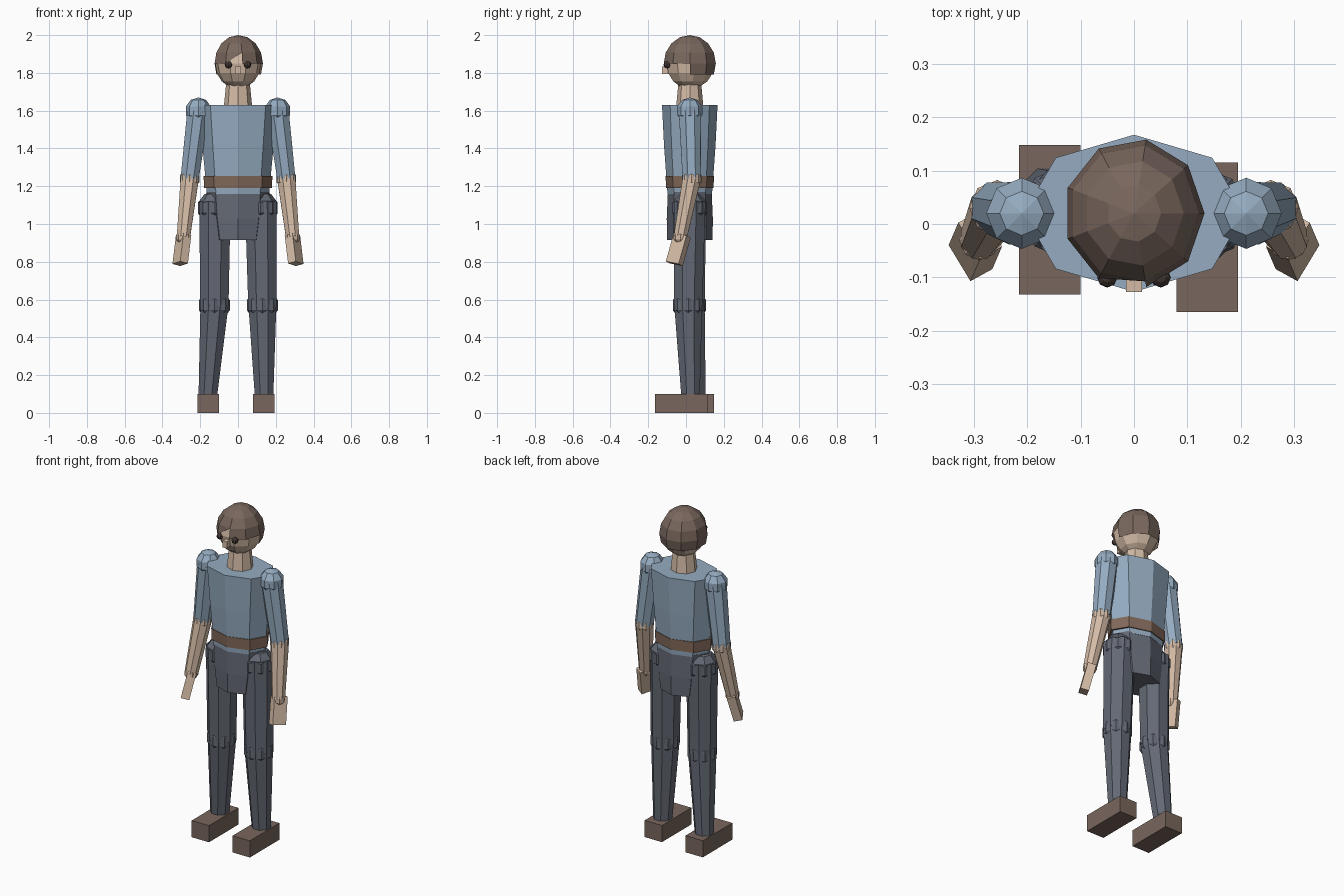
import bpy, bmesh
from math import sin, cos, pi, radians
from mathutils import Vector, Matrix

if "Cube" in bpy.data.objects:
    bpy.data.objects.remove(bpy.data.objects["Cube"])


def material(name, rgb):
    m = bpy.data.materials.new(name)
    m.diffuse_color = (*rgb, 1)
    m.use_nodes = True
    m.node_tree.nodes["Principled BSDF"].inputs["Base Color"].default_value = m.diffuse_color
    return m


SHIRT = material("shirt_blue", (0.30, 0.41, 0.53))
SKIN = material("skin", (0.66, 0.50, 0.38))
BROWN = material("brown", (0.19, 0.135, 0.11))
BELT = material("belt_brown", (0.22, 0.14, 0.10))
PANTS = material("trousers_grey", (0.125, 0.14, 0.175))
DARK = material("eye_dark", (0.06, 0.04, 0.035))


def finish(name, bm, mat):
    bmesh.ops.recalc_face_normals(bm, faces=bm.faces)
    me = bpy.data.meshes.new(name)
    bm.to_mesh(me)
    bm.free()
    me.materials.append(mat)
    ob = bpy.data.objects.new(name, me)
    bpy.context.collection.objects.link(ob)
    return ob


def loft(name, rings, mat, n=8, y=0.02):
    """Stack of horizontal elliptical rings (z, rx, ry), capped."""
    bm = bmesh.new()
    loops = [[bm.verts.new((rx * cos(2 * pi * i / n), y + ry * sin(2 * pi * i / n), z))
              for i in range(n)] for z, rx, ry in rings]
    for a, b in zip(loops, loops[1:]):
        for i in range(n):
            j = (i + 1) % n
            bm.faces.new((a[i], a[j], b[j], b[i]))
    bm.faces.new(loops[0])
    bm.faces.new(loops[-1])
    return finish(name, bm, mat)


def limb(name, top, bottom, r_top, r_bottom, mat, n=8):
    """Tapered prism between two joints."""
    a, b = Vector(bottom), Vector(top)
    d = b - a
    m = (Matrix.Translation((a + b) / 2)
         @ Vector((0, 0, 1)).rotation_difference(d).to_matrix().to_4x4()
         @ Matrix.Rotation(pi / n, 4, 'Z'))
    bm = bmesh.new()
    bmesh.ops.create_cone(bm, cap_ends=True, segments=n, radius1=r_bottom,
                          radius2=r_top, depth=d.length, matrix=m)
    return finish(name, bm, mat)


def ball(name, c, r, mat, seg=8, rings=5):
    m = Matrix.Translation(c) @ Matrix.Diagonal((*r, 1))
    bm = bmesh.new()
    bmesh.ops.create_uvsphere(bm, u_segments=seg, v_segments=rings, radius=1, matrix=m)
    return finish(name, bm, mat)


def box(name, c, size, mat, rot=None):
    m = Matrix.Translation(c) @ (rot or Matrix()) @ Matrix.Diagonal((*size, 1))
    bm = bmesh.new()
    bmesh.ops.create_cube(bm, size=1, matrix=m)
    return finish(name, bm, mat)


# Trunk
loft("torso", [(1.16, 0.165, 0.118), (1.41, 0.188, 0.136), (1.63, 0.207, 0.147)], SHIRT)
loft("belt", [(1.19, 0.18, 0.126), (1.255, 0.182, 0.128)], BELT)
loft("pelvis", [(0.915, 0.135, 0.121), (1.03, 0.155, 0.122), (1.17, 0.168, 0.116)], PANTS)
loft("neck", [(1.61, 0.076, 0.073), (1.75, 0.062, 0.06)], SKIN)

# Head and face
ball("head", (0, 0.02, 1.851), (0.123, 0.131, 0.136), SKIN, 9, 8)
box("nose", (0, -0.11, 1.815), (0.03, 0.034, 0.04), SKIN)
for side, s in (("left", -1), ("right", 1)):
    ball(f"{side}_eye", (s * 0.05, -0.1, 1.843), (0.019, 0.019, 0.019), DARK, 8, 6)

# Hair: cap over the crown, longer at the back, with a swept fringe
N = 9
bm = bmesh.new()
crown = bm.verts.new((0, 0.02, 2.0))
loops = []
for k in range(1, 6):
    t = pi * k / 8
    loops.append([bm.verts.new((0.132 * sin(t) * cos(2 * pi * i / N),
                                0.02 + 0.14 * sin(t) * sin(2 * pi * i / N),
                                1.85 + 0.15 * cos(t))) for i in range(N)])
for i in range(N):
    j = (i + 1) % N
    bm.faces.new((crown, loops[0][i], loops[0][j]))
    for k in range(4):
        a, b = loops[k], loops[k + 1]
        if k == 3 and (a[i].co.y + a[j].co.y) / 2 < 0.02:
            continue
        if k == 2 and i == 6:
            bm.faces.new((a[i], a[j], b[i]))
        else:
            bm.faces.new((a[i], a[j], b[j], b[i]))
bmesh.ops.delete(bm, geom=[v for v in bm.verts if not v.link_faces], context='VERTS')
finish("hair", bm, BROWN)

# Arms, mirrored left and right
for side, s in (("left", -1), ("right", 1)):
    shoulder, elbow = (s * 0.21, 0.02, 1.6), (s * 0.256, 0.03, 1.24)
    wrist = (s * 0.289, -0.03, 0.93)
    ball(f"{side}_shoulder", shoulder, (0.07,) * 3, SHIRT)
    limb(f"{side}_upper_arm", shoulder, elbow, 0.063, 0.052, SHIRT)
    ball(f"{side}_elbow", elbow, (0.055,) * 3, SKIN)
    limb(f"{side}_forearm", elbow, wrist, 0.052, 0.038, SKIN)
    ball(f"{side}_wrist", wrist, (0.04,) * 3, SKIN)
    tip = Vector((s * 0.306, -0.062, 0.79))
    d = Vector((s * 0.288, -0.02, 0.94)) - tip
    rot = (Vector((0, 0, 1)).rotation_difference(d).to_matrix().to_4x4()
           @ Matrix.Rotation(radians(-30 * s), 4, 'Z'))
    box(f"{side}_hand", tip + d / 2, (0.048, 0.08, d.length), SKIN, rot)

# Legs, in a slightly staggered stance
LEGS = (("left", (-0.122, 0.022, 1.085), (-0.125, 0.025, 0.57), (-0.16, 0.055, 0.09), (-0.158, 0.008)),
        ("right", (0.12, 0.02, 1.085), (0.129, 0.012, 0.57), (0.138, 0.024, 0.09), (0.137, -0.025)))
for side, hip, knee, ankle, foot in LEGS:
    ball(f"{side}_hip", hip, (0.095, 0.095, 0.09), PANTS)
    limb(f"{side}_thigh", (hip[0], hip[1], 1.12), knee, 0.09, 0.081, PANTS)
    ball(f"{side}_knee", knee, (0.086,) * 3, PANTS)
    limb(f"{side}_shin", knee, ankle, 0.08, 0.053, PANTS)
    box(f"{side}_shoe", (*foot, 0.05), (0.115, 0.28, 0.1), BROWN)
